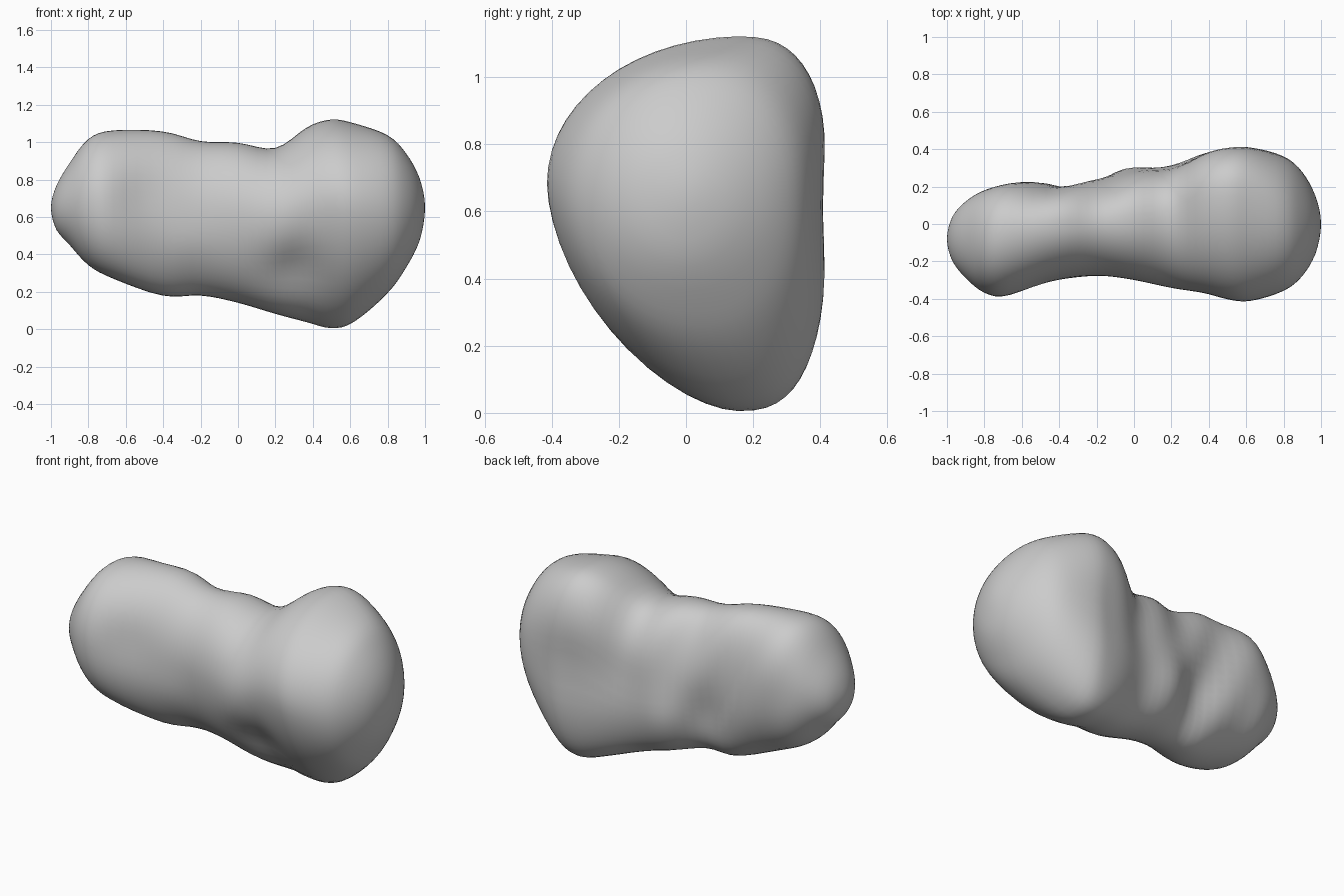
import bpy, bmesh, math
from mathutils import Vector

if "Cube" in bpy.data.objects:
    bpy.data.objects.remove(bpy.data.objects["Cube"])

# Silhouette stations along the body: x, top z, bottom z, front y, back y
S = [
    (-1.00, .65, .65, -.08, -.08), (-.97, .77, .53, -.20, .04),
    (-.90, .89, .45, -.29, .12), (-.80, 1.02, .34, -.37, .185),
    (-.67, 1.065, .27, -.39, .217), (-.40, 1.06, .175, -.30, .215),
    (-.20, 1.005, .18, -.275, .235), (0.0, 1.00, .14, -.30, .30),
    (.20, .965, .08, -.345, .315), (.37, 1.08, .035, -.37, .385),
    (.50, 1.12, .002, -.405, .415), (.62, 1.10, .035, -.415, .42),
    (.80, 1.04, .19, -.36, .365), (.90, .94, .33, -.28, .28),
    (.97, .81, .47, -.16, .15), (1.00, .65, .65, 0, 0),
]
# Section character: x, top crest, keel, front bulge, back bulge (fractions),
# then squareness of the front-low and back quarters
C = [
    (-1.0, .50, .50, .50, .50, 2.0, 2.0), (-.65, .58, .48, .50, .50, 2.2, 2.3),
    (0.0, .52, .60, .57, .40, 2.0, 2.3), (.5, .68, .68, .62, .54, 1.65, 2.8),
    (1.0, .50, .50, .50, .50, 2.0, 2.0),
]
# Soft bumps and hollows: centre x, y, z, radius, height
BUMPS = [
    (.27, -.25, .30, .17, -.05), (.50, .25, .90, .20, .015),
    (.50, .38, .62, .18, -.02), (-.25, .22, .45, .16, -.025),
    (-.52, -.33, .72, .15, -.02), (-.05, .28, .42, .14, .012),
    (.20, .32, .60, .15, -.015), (-.28, -.27, .45, .15, .012),
]


def catmull(p, t):
    a, b, c, d = p
    return [.5 * (2*q + (r-o)*t + (2*o-5*q+4*r-s)*t*t + (3*q-o-3*r+s)*t**3)
            for o, q, r, s in zip(a, b, c, d)]


def character(x):
    for a, b in zip(C, C[1:]):
        if x <= b[0]:
            t = min(1, max(0, (x - a[0]) / (b[0] - a[0])))
            t = t * t * (3 - 2 * t)
            return [p + (q - p) * t for p, q in zip(a[1:], b[1:])]
    return C[-1][1:]


def flip(s):
    return (s[0], s[2], s[1], s[4], s[3])


def ring_points(st, n=56):
    x, zt, zb, yf, yb = st
    ct, ck, cf, cb, nf, nb = character(x)
    pts = []
    for i in range(n):
        a = 2 * math.pi * i / n
        c, s = math.cos(a), math.sin(a)
        cy = yf + (yb - yf) * (ct if s >= 0 else ck)
        cz = zb + (zt - zb) * (cb if c >= 0 else cf)
        e = 2 / (nb if c >= 0 else (2.0 if s >= 0 else nf))
        ry = (yb - cy) if c >= 0 else (cy - yf)
        rz = (zt - cz) if s >= 0 else (cz - zb)
        pts.append((x, cy + math.copysign(abs(c)**e, c) * ry,
                    cz + math.copysign(abs(s)**e, s) * rz))
    return pts


# Loft the rings along x and close both tips
bm = bmesh.new()
path = [flip(S[1])] + S + [flip(S[-2])]
rings = []
for k in range(len(S) - 1):
    for j in range(4):
        if k + j:
            st = catmull(path[k:k + 4], j / 4)
            rings.append([bm.verts.new(p) for p in ring_points(st)])
for a, b in zip(rings, rings[1:]):
    for i in range(len(a)):
        j = (i + 1) % len(a)
        bm.faces.new((a[i], a[j], b[j], b[i]))
for s, r in ((S[0], rings[0]), (S[-1], rings[-1])):
    tip = bm.verts.new((s[0], s[3], s[1]))
    for i in range(len(r)):
        bm.faces.new((tip, r[i], r[(i + 1) % len(r)]))
bmesh.ops.recalc_face_normals(bm, faces=bm.faces)
for _ in range(3):
    bmesh.ops.smooth_vert(bm, verts=[v for r in rings[4:-4] for v in r], factor=.4,
                          use_axis_x=True, use_axis_y=True, use_axis_z=True)
bm.normal_update()

# Surface relief, with slanted ridges on the back of the narrow half
moves = []
for v in bm.verts:
    h = sum(d * math.exp(-((v.co - Vector((x, y, z))).length / r)**2)
            for x, y, z, r, d in BUMPS)
    back = max(0, v.normal.y) * math.exp(-((v.co.x + .3) / .45)**2)
    h += .013 * back * math.sin(17 * (v.co.x + .45 * v.co.z))
    moves.append(v.normal * h)
for v, m in zip(bm.verts, moves):
    v.co += m

mesh = bpy.data.meshes.new("rock_body")
bm.to_mesh(mesh)
bm.free()
mesh.shade_smooth()
rock = bpy.data.objects.new("rock_body", mesh)
bpy.context.collection.objects.link(rock)
